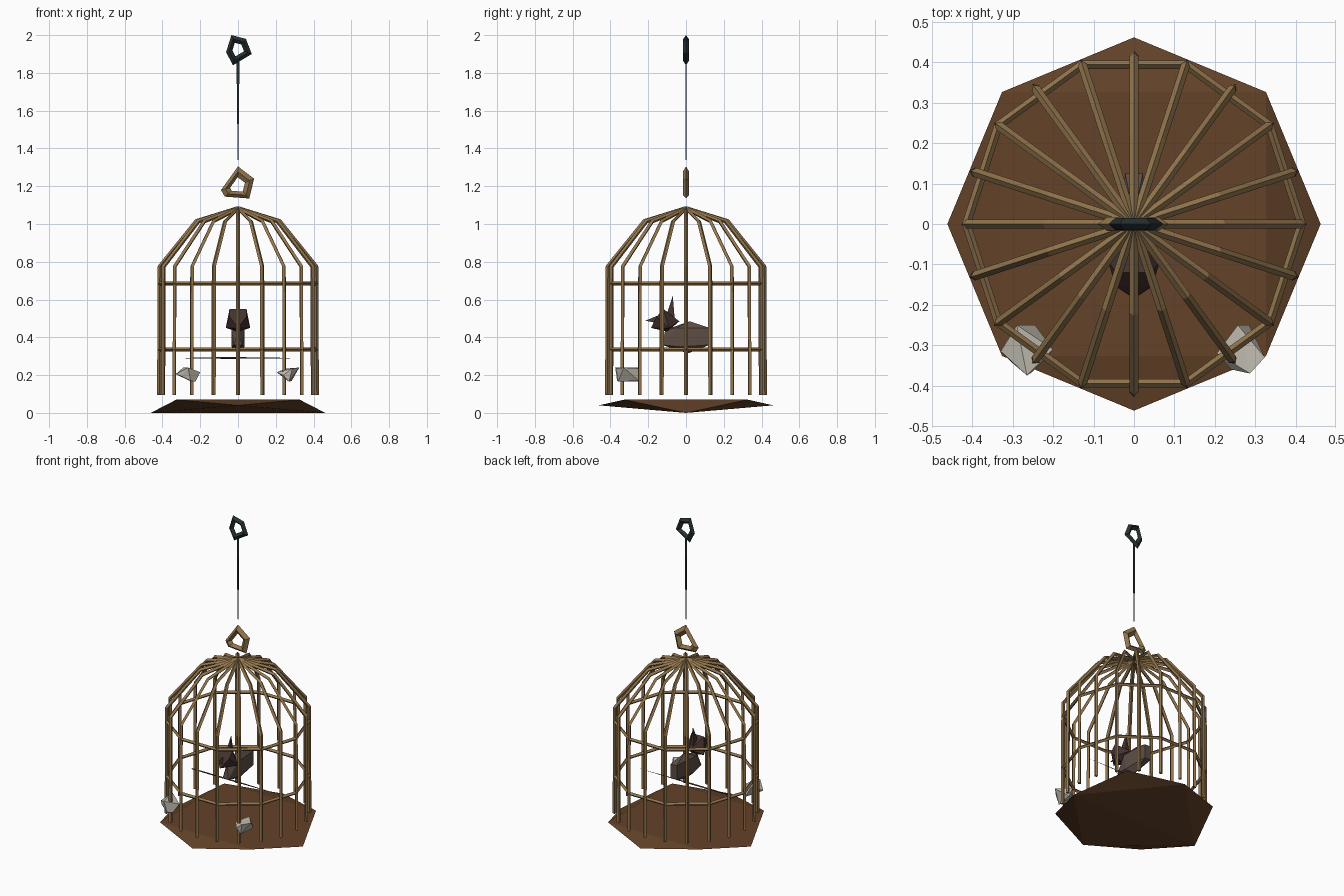
import bpy, bmesh
from math import sin, cos, pi
from mathutils import Vector

if "Cube" in bpy.data.objects:
    bpy.data.objects.remove(bpy.data.objects["Cube"])


def material(name, rgb):
    m = bpy.data.materials.new(name)
    m.diffuse_color = (*rgb, 1)
    m.use_nodes = True
    m.node_tree.nodes["Principled BSDF"].inputs["Base Color"].default_value = m.diffuse_color
    return m


WOOD = material("base_wood", (0.127, 0.056, 0.022))
BRASS = material("brass", (0.29, 0.18, 0.075))
IRON = material("iron", (0.02, 0.03, 0.03))
CHINA = material("china", (0.55, 0.52, 0.45))
FEATHER = material("feather", (0.11, 0.075, 0.06))
HEAD = material("head_feather", (0.06, 0.033, 0.028))
PERCH = material("perch_wood", (0.09, 0.035, 0.028))


def finish(name, bm, mat):
    bmesh.ops.recalc_face_normals(bm, faces=bm.faces)
    me = bpy.data.meshes.new(name)
    bm.to_mesh(me)
    bm.free()
    me.materials.append(mat)
    ob = bpy.data.objects.new(name, me)
    bpy.context.collection.objects.link(ob)
    return ob


def hull(name, points, mat):
    """Faceted solid around a few corner points."""
    bm = bmesh.new()
    vs = [bm.verts.new(p) for p in points]
    bmesh.ops.convex_hull(bm, input=vs)
    return finish(name, bm, mat)


def mirrored(points):
    """Points plus their mirror image in x."""
    return [(s * x, y, z) for x, y, z in points for s in ((1, -1) if x else (1,))]


def rods(name, paths, radius, mat, cyclic=False):
    """Four sided rods along several paths."""
    cu = bpy.data.curves.new(name, 'CURVE')
    cu.dimensions = '3D'
    cu.bevel_depth = radius
    cu.bevel_resolution = 0
    cu.use_fill_caps = True
    for path in paths:
        sp = cu.splines.new('POLY')
        sp.points.add(len(path) - 1)
        for p, co in zip(sp.points, path):
            p.co = (*co, 1)
        sp.use_cyclic_u = cyclic
        sp.use_smooth = False
    cu.materials.append(mat)
    ob = bpy.data.objects.new(name, cu)
    bpy.context.collection.objects.link(ob)
    bpy.ops.object.select_all(action='DESELECT')
    ob.select_set(True)
    bpy.context.view_layer.objects.active = ob
    bpy.ops.object.convert(target='MESH')


def link(name, outer, inner_scale, depth, mat):
    """Upright rough ring with a diamond section."""
    bm = bmesh.new()
    pts = [Vector((x, 0, z)) for x, z in outer]
    c = sum(pts, Vector()) / len(pts)
    mid = (1 + inner_scale) / 2
    rows = []
    for p in pts:
        d = p - c
        rows.append([bm.verts.new(c + d * k + Vector((0, y, 0)))
                     for k, y in ((1, 0), (mid, -depth), (inner_scale, 0), (mid, depth))])
    n = len(rows)
    for i in range(n):
        a, b = rows[i], rows[(i + 1) % n]
        for j in range(4):
            k = (j + 1) % 4
            bm.faces.new((a[j], b[j], b[k], a[k]))
    finish(name, bm, mat)


def spin(r, z, deg):
    a = deg * pi / 180
    return (r * cos(a), r * sin(a), z)


# Warped octagonal base
heights = (0, 0.07, 0.04, 0.07)
hull("base", [spin(0.462, heights[i % 4], 45 * i) for i in range(8)], WOOD)

# Cage bars bending into the dome, and two hoops
profile = ((0.417, 0.095), (0.414, 0.775), (0.22, 1.015), (0.0, 1.083))
rods("cage_bars", [[spin(r, z, 18 * i) for r, z in profile] for i in range(20)], 0.0115, BRASS)
rods("hoops", [[spin(0.415, z, 36 * i) for i in range(10)] for z in (0.335, 0.685)],
     0.011, BRASS, True)

# Carrying ring, hook and tapering hanger
link("top_ring", [(-0.09, 1.18), (0, 1.305), (0.085, 1.24), (0.06, 1.135), (-0.07, 1.145)],
     0.45, 0.017, BRASS)
link("hook", [(-0.035, 2.0), (0.042, 1.98), (0.073, 1.90), (-0.027, 1.84), (-0.063, 1.91)],
     0.45, 0.015, IRON)
for i, (w, lo, hi) in enumerate(((0.007, 1.74, 1.88), (0.005, 1.53, 1.74), (0.002, 1.34, 1.53))):
    hull(f"hanger_{i}", [(x, y, z) for x in (-w, w) for y in (-0.0015, 0.0015) for z in (lo, hi)],
         IRON)

# Feeding cups
hull("left_cup", [(-0.33, -0.315, 0.205), (-0.29, -0.25, 0.24), (-0.245, -0.25, 0.165),
                  (-0.2, -0.31, 0.215), (-0.265, -0.375, 0.24), (-0.3, -0.345, 0.195),
                  (-0.225, -0.34, 0.165), (-0.25, -0.365, 0.17)], CHINA)
hull("right_cup", [(0.205, -0.32, 0.215), (0.257, -0.25, 0.235), (0.285, -0.25, 0.17),
                   (0.324, -0.33, 0.24), (0.287, -0.37, 0.235), (0.24, -0.36, 0.2),
                   (0.27, -0.36, 0.165)], CHINA)

# Perch sliver
hull("perch", [(-0.33, -0.007, 0.29), (-0.33, 0.007, 0.29), (-0.05, 0, 0.296),
               (-0.05, 0, 0.286), (0.35, 0, 0.29)], PERCH)

# Bird: body, head, beak and crest
hull("bird_body", mirrored([(0, -0.11, 0.44), (0.035, -0.05, 0.45), (0, 0.02, 0.485),
                            (0.022, 0.125, 0.45), (0.022, 0.125, 0.36), (0, 0.01, 0.315),
                            (0.035, -0.03, 0.35), (0.02, -0.127, 0.36)]), FEATHER)
hull("bird_head", mirrored([(0.045, -0.12, 0.55), (0.065, -0.09, 0.45), (0, -0.035, 0.485),
                            (0, -0.185, 0.45), (0.045, -0.155, 0.51), (0, -0.1, 0.43)]), HEAD)
hull("beak", mirrored([(0, -0.215, 0.488), (0.015, -0.15, 0.475), (0, -0.15, 0.515)]), HEAD)
hull("crest", mirrored([(0, -0.07, 0.62), (0.012, -0.1, 0.53), (0.012, -0.06, 0.5)]), HEAD)
